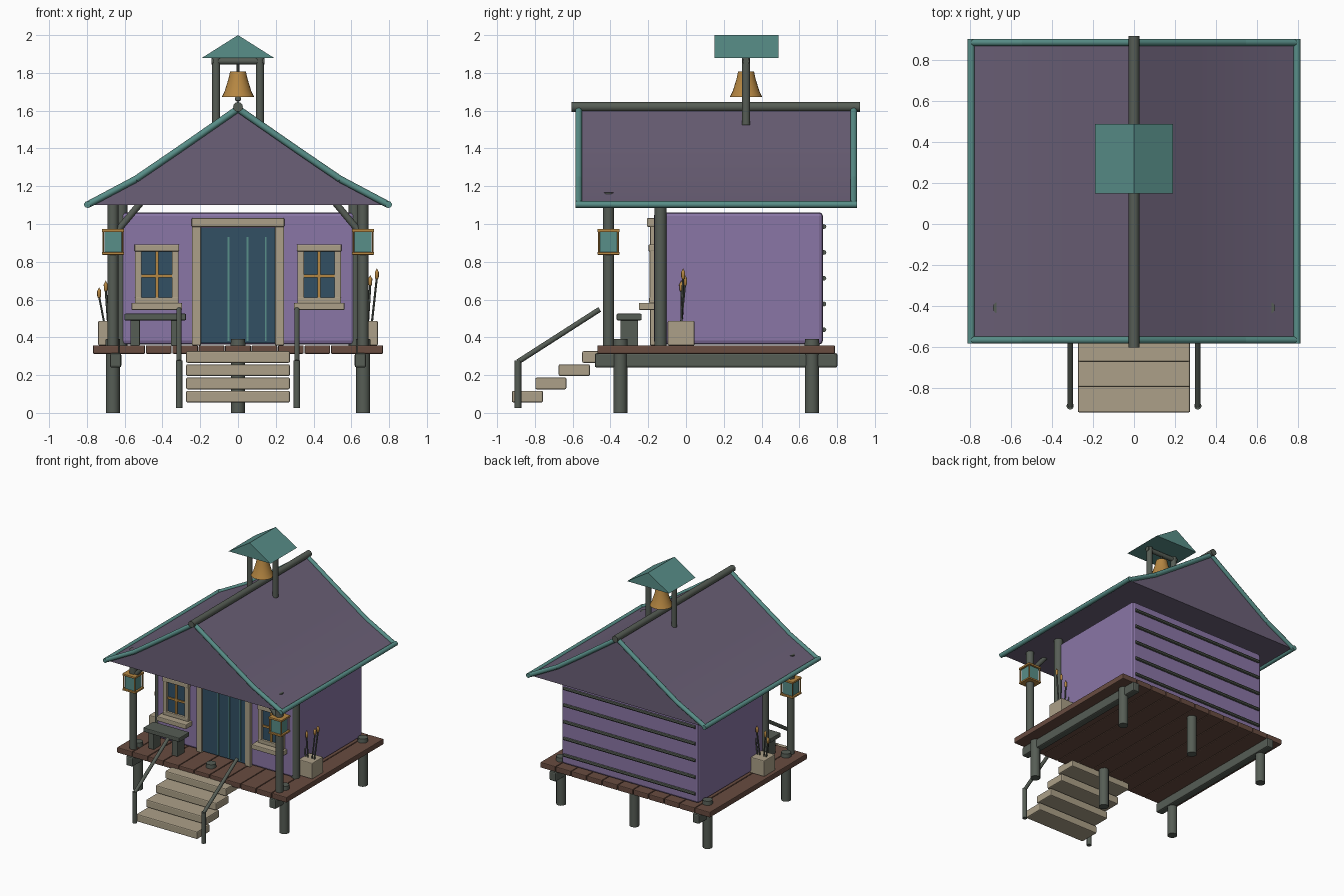
import bpy, bmesh, math
from mathutils import Vector, Matrix

if "Cube" in bpy.data.objects:
    bpy.data.objects.remove(bpy.data.objects["Cube"])


def mat(name, r, g, b):
    m = bpy.data.materials.new(name)
    lin = [((c / 255 + 0.055) / 1.055) ** 2.4 for c in (r, g, b)]
    m.diffuse_color = (*lin, 1)
    m.use_nodes = True
    m.node_tree.nodes["Principled BSDF"].inputs["Base Color"].default_value = m.diffuse_color
    return m


ROOF = mat("roof purple", 107, 96, 119)
WALL = mat("wall purple", 138, 118, 166)
TEAL = mat("teal", 88, 142, 136)
WOOD = mat("dark grey wood", 86, 93, 85)
DECK = mat("deck brown", 104, 76, 64)
BEIGE = mat("beige", 172, 160, 136)
BLUE = mat("dark blue", 50, 80, 100)
GOLD = mat("gold", 182, 135, 66)


def finish(bm, name, m, angle=0.7):
    bmesh.ops.recalc_face_normals(bm, faces=bm.faces)
    for f in bm.faces:
        f.smooth = True
    for e in bm.edges:
        if e.calc_face_angle(0) > angle:
            e.smooth = False
    me = bpy.data.meshes.new(name)
    bm.to_mesh(me)
    bm.free()
    me.materials.append(m)
    ob = bpy.data.objects.new(name, me)
    bpy.context.collection.objects.link(ob)
    return ob


def box(name, m, x, y, z, bevel=0.0):
    """Box given by (min, max) ranges, with optional chamfer."""
    bm = bmesh.new()
    bmesh.ops.create_cube(bm, size=1)
    for v in bm.verts:
        v.co = [r[0] + (c + 0.5) * (r[1] - r[0]) for c, r in zip(v.co, (x, y, z))]
    if bevel:
        bmesh.ops.bevel(bm, geom=bm.edges[:], offset=bevel, segments=2,
                        affect='EDGES', profile=0.5)
    return finish(bm, name, m, 0.1)


def rod(name, m, pts, r, r2=None, n=12):
    """Round bar along a path."""
    bm = bmesh.new()
    for a, b in zip(pts, pts[1:]):
        a, b = Vector(a), Vector(b)
        rot = (b - a).to_track_quat('Z', 'Y').to_matrix().to_4x4()
        bmesh.ops.create_cone(bm, cap_ends=True, segments=n, radius1=r,
                              radius2=r if r2 is None else r2, depth=(b - a).length,
                              matrix=Matrix.Translation((a + b) / 2) @ rot)
    return finish(bm, name, m)


def lathe(name, m, profile, x, y, n=24):
    bm = bmesh.new()
    vs = [bm.verts.new((x + r, y, z)) for r, z in profile]
    es = [bm.edges.new(p) for p in zip(vs, vs[1:])]
    bmesh.ops.spin(bm, geom=vs + es, cent=(x, y, 0), axis=(0, 0, 1),
                   angle=2 * math.pi, steps=n)
    bmesh.ops.remove_doubles(bm, verts=bm.verts, dist=1e-4)
    return finish(bm, name, m)


def prism(name, m, half, y0, y1):
    """Mirrored x-z profile extruded along y."""
    prof = half + [(-x, z) for x, z in reversed(half) if x > 0]
    bm = bmesh.new()
    f = bm.faces.new([bm.verts.new((x, y0, z)) for x, z in prof])
    ext = bmesh.ops.extrude_face_region(bm, geom=[f])
    for v in ext["geom"]:
        if isinstance(v, bmesh.types.BMVert):
            v.co.y = y1
    return finish(bm, name, m, 0.3)


# deck planks, side beams and stilts
for i in range(11):
    x = -0.70 + 0.14 * i
    box("deck_plank", DECK, (x - 0.068, x + 0.068), (-0.469, 0.788), (0.313, 0.358), 0.006)
for s in (-1, 1):
    box("deck_beam", WOOD, (s * 0.648 - 0.03, s * 0.648 + 0.03), (-0.483, 0.802), (0.24, 0.316), 0.01)
for x in (-0.663, 0, 0.663):
    for y in (-0.348, 0.667):
        rod("stilt", WOOD, [(x, y, 0), (x, y, 0.36)], 0.037)
        rod("stilt_cap", WOOD, [(x, y, 0.35), (x, y, 0.39)], 0.04, 0.037)

# house body and back battens
box("house_wall", WALL, (-0.62, 0.62), (-0.17, 0.725), (0.362, 1.062), 0.02)
for i in range(5):
    z = 0.44 + 0.1365 * i
    rod("back_batten", WOOD, [(-0.595, 0.73, z), (0.595, 0.73, z)], 0.013, n=8)

# main roof with trim and ridge pole
slope = [(0, 1.61), (0.32, 1.388), (0.54, 1.238), (0.80, 1.10)]
prism("main_roof", ROOF, slope[::-1], -0.567, 0.887)
for s in (-1, 1):
    for y in (-0.568, 0.888):
        rod("gable_trim", TEAL, [(s * x, y, z) for x, z in slope], 0.018, n=10)
    rod("eave_trim", TEAL, [(s * 0.797, -0.585, 1.103), (s * 0.797, 0.905, 1.103)], 0.018, n=10)
rod("ridge_pole", WOOD, [(0, -0.605, 1.62), (0, 0.92, 1.62)], 0.026)

# porch posts, corner posts and braces
for s in (-1, 1):
    x = s * 0.662
    rod("porch_post", WOOD, [(x, -0.41, 0.35), (x, -0.41, 1.167)], 0.029)
    rod("corner_post", WOOD, [(s * 0.618, -0.135, 0.35), (s * 0.618, -0.135, 1.13)], 0.033)
    rod("porch_brace", WOOD, [(s * 0.65, -0.41, 0.95), (s * 0.50, -0.41, 1.13)], 0.018, n=10)

    # lantern around the porch post
    def around(h):
        return (x - h, x + h), (-0.41 - h, -0.41 + h)
    box("lantern_glass", TEAL, *around(0.044), (0.85, 0.96))
    box("lantern_top", GOLD, *around(0.059), (0.958, 0.974), 0.003)
    box("lantern_base", GOLD, *around(0.059), (0.837, 0.851), 0.003)
    for a in (-1, 1):
        for b in (-1, 1):
            p = (x + a * 0.051, -0.41 + b * 0.051)
            rod("lantern_bar", GOLD, [(*p, 0.845), (*p, 0.965)], 0.005, n=6)

    # planter with cattails
    cx = s * 0.67
    box("planter", BEIGE, (cx - 0.07, cx + 0.07), (-0.097, 0.045), (0.357, 0.487), 0.006)
    for dx, dy, z in ((-0.065, -0.01, 0.665), (-0.03, -0.025, 0.70),
                      (0.03, -0.005, 0.73), (0.065, -0.015, 0.765)):
        rod("reed_stem", WOOD, [(cx + dx * 0.6, -0.025, 0.48), (cx + dx, dy, z - 0.05)], 0.006, n=6)
        lathe("reed_head", GOLD, [(0, z - 0.065), (0.010, z - 0.05), (0.011, z - 0.02), (0, z)],
              cx + dx, dy, 8)

    # window
    wx = s * 0.43
    for t in (-1, 1):
        c = wx + t * 0.098
        box("window_side", BEIGE, (c - 0.018, c + 0.018), (-0.193, -0.16), (0.58, 0.89), 0.005)
    box("window_head", BEIGE, (wx - 0.118, wx + 0.118), (-0.198, -0.16), (0.855, 0.892), 0.005)
    box("window_foot", BEIGE, (wx - 0.116, wx + 0.116), (-0.195, -0.16), (0.58, 0.612), 0.005)
    box("window_sill", BEIGE, (wx - 0.134, wx + 0.134), (-0.25, -0.16), (0.545, 0.583), 0.006)
    box("window_glass", BLUE, (wx - 0.085, wx + 0.085), (-0.177, -0.168), (0.605, 0.86))
    box("window_mullion", GOLD, (wx - 0.008, wx + 0.008), (-0.186, -0.177), (0.61, 0.857))
    box("window_crossbar", GOLD, (wx - 0.082, wx + 0.082), (-0.186, -0.177), (0.716, 0.732))

    # stair handrail
    rx = s * 0.312
    rod("rail_post", WOOD, [(rx, -0.89, 0.025), (rx, -0.89, 0.278)], 0.018, n=10)
    rod("hand_rail", WOOD, [(rx, -0.89, 0.27), (rx, -0.457, 0.548)], 0.014, n=10)

    # door frame side
    c = s * 0.22
    box("door_jamb", BEIGE, (c - 0.024, c + 0.024), (-0.19, -0.16), (0.357, 0.99), 0.005)

# door
box("door_lintel", BEIGE, (-0.245, 0.245), (-0.207, -0.16), (0.985, 1.032), 0.006)
box("door", BLUE, (-0.196, 0.196), (-0.181, -0.165), (0.37, 0.982))
for x in (-0.05, 0.05, 0.147):
    box("door_strip", TEAL, (x - 0.005, x + 0.005), (-0.186, -0.18), (0.38, 0.93))

# stairs
for i in range(4):
    y, z = -0.922 + 0.124 * i, 0.055 + 0.07 * i
    box("stair_tread", BEIGE, (-0.275, 0.275), (y, y + 0.165), (z, z + 0.062), 0.008)

# bench
box("bench_seat", WOOD, (-0.602, -0.275), (-0.367, -0.235), (0.49, 0.525), 0.006)
for x in (-0.545, -0.33):
    box("bench_leg", WOOD, (x - 0.025, x + 0.025), (-0.347, -0.253), (0.355, 0.495), 0.005)

# bell tower
for s in (-1, 1):
    rod("tower_post", WOOD, [(s * 0.116, 0.318, 1.525), (s * 0.116, 0.318, 1.88)], 0.022)
rod("tower_beam", WOOD, [(-0.14, 0.318, 1.862), (0.14, 0.318, 1.862)], 0.018)
prism("tower_roof", TEAL, [(0.19, 1.88), (0, 2.0)], 0.15, 0.49)
rod("bell_hanger", WOOD, [(0, 0.318, 1.80), (0, 0.318, 1.87)], 0.007, n=8)
lathe("bell", GOLD, [(0, 1.808), (0.042, 1.808), (0.05, 1.77), (0.07, 1.705),
                     (0.086, 1.672), (0.076, 1.672), (0.045, 1.73), (0, 1.785)], 0, 0.318)
lathe("bell_clapper", WOOD, [(0, 1.78), (0.005, 1.78), (0.006, 1.68), (0.015, 1.668),
                             (0.015, 1.655), (0, 1.645)], 0, 0.318, 12)
